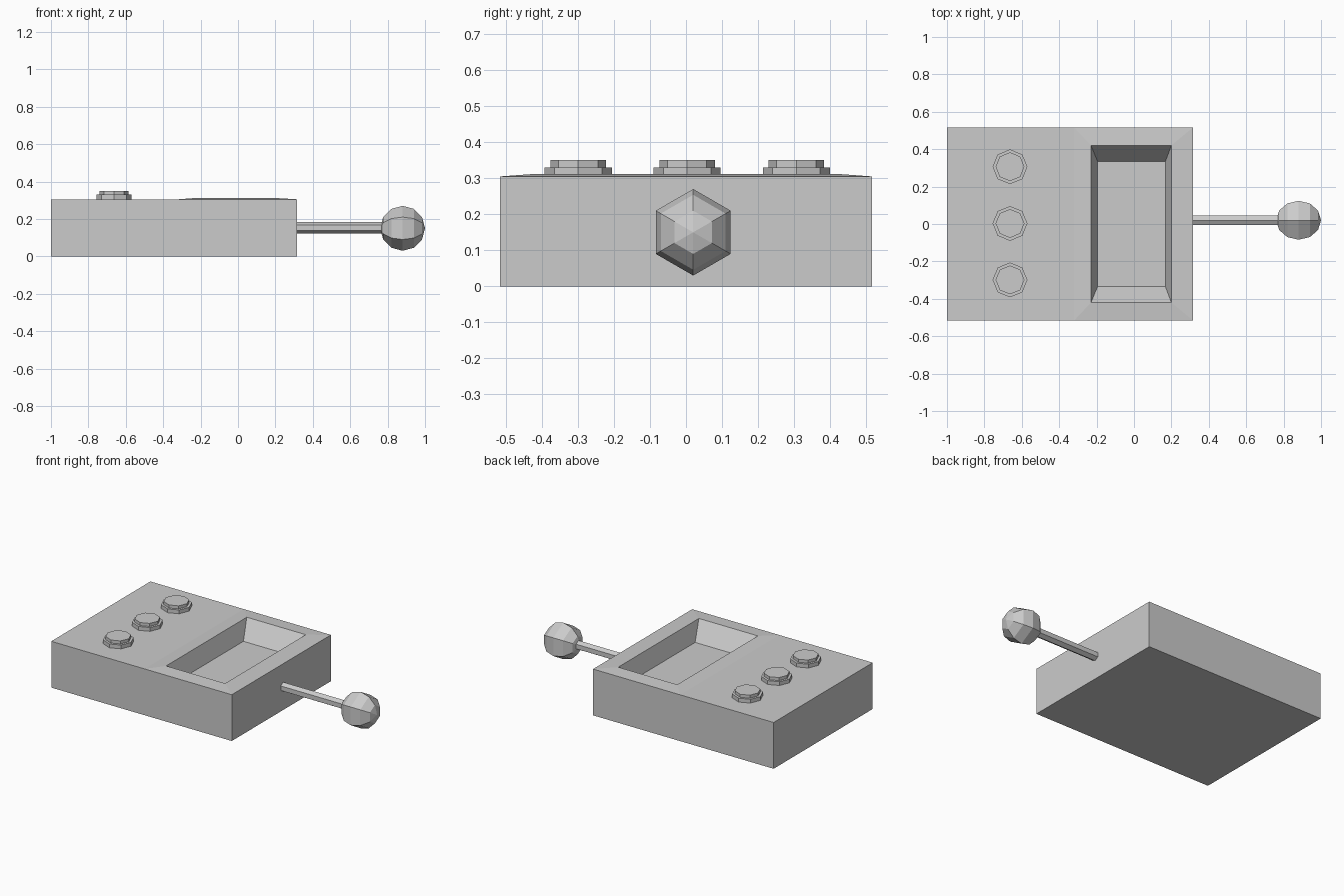
import bpy, bmesh
from math import pi
from mathutils import Matrix

if "Cube" in bpy.data.objects:
    bpy.data.objects.remove(bpy.data.objects["Cube"])


def finish(name, bm):
    bmesh.ops.recalc_face_normals(bm, faces=bm.faces)
    mesh = bpy.data.meshes.new(name)
    bm.to_mesh(mesh)
    bm.free()
    obj = bpy.data.objects.new(name, mesh)
    bpy.context.collection.objects.link(obj)
    return obj


def ring(bm, x0, x1, y, z):
    return [bm.verts.new(p) for p in ((x0, -y, z), (x1, -y, z), (x1, y, z), (x0, y, z))]


def bridge(bm, a, b):
    for i in range(len(a)):
        j = (i + 1) % len(a)
        bm.faces.new((a[i], a[j], b[j], b[i]))


# Case: box whose right-hand top rises slightly to a recessed tray
W, TOP = 0.516, 0.305
bm = bmesh.new()
base = ring(bm, -1, 0.316, W, 0)
deck = ring(bm, -0.32, 0.316, W, TOP)
rim = ring(bm, -0.23, 0.2, 0.42, 0.312)
floor = ring(bm, -0.195, 0.168, 0.335, 0.195)
end = [bm.verts.new((-1, y, TOP)) for y in (-W, W)]
bm.faces.new(base)
bm.faces.new((base[0], base[1], deck[1], deck[0], end[0]))
bm.faces.new((base[1], base[2], deck[2], deck[1]))
bm.faces.new((base[2], base[3], end[1], deck[3], deck[2]))
bm.faces.new((base[3], base[0], end[0], end[1]))
bm.faces.new((end[0], deck[0], deck[3], end[1]))
bridge(bm, deck, rim)
bridge(bm, rim, floor)
bm.faces.new(floor)
finish("case", bm)

# Three stepped octagonal buttons
for i, y in enumerate((-0.299, 0.003, 0.306)):
    bm = bmesh.new()
    loops = []
    for r, z in ((0.093, 0.300), (0.093, 0.330), (0.077, 0.330), (0.077, 0.350)):
        loops.append(bmesh.ops.create_circle(
            bm, segments=8, radius=r,
            matrix=Matrix.Translation((-0.663, y, z)))["verts"])
    for a, b in zip(loops, loops[1:]):
        bridge(bm, a, b)
    bm.faces.new(loops[-1])
    finish(f"button_{i + 1}", bm)

# Hexagonal lever rod, a corner pointing up
to_x = Matrix.Rotation(pi / 2, 4, 'Y')
bm = bmesh.new()
bmesh.ops.create_cone(bm, cap_ends=True, segments=6, radius1=0.03, radius2=0.03, depth=0.48,
                      matrix=Matrix.Translation((0.55, 0.02, 0.153)) @ to_x)
# Pick the rotation that puts a corner at the top
if max(v.co.z for v in bm.verts) < 0.182:
    bmesh.ops.rotate(bm, verts=bm.verts, cent=(0, 0.02, 0.153),
                     matrix=Matrix.Rotation(pi / 6, 3, 'X'))
finish("lever_rod", bm)

# Faceted knob with its poles along the rod
bm = bmesh.new()
bmesh.ops.create_uvsphere(bm, u_segments=6, v_segments=6, radius=0.12,
                          matrix=Matrix.Translation((0.88, 0.02, 0.15)) @ to_x)
if max(v.co.z for v in bm.verts) < 0.265:
    bmesh.ops.rotate(bm, verts=bm.verts, cent=(0.88, 0.02, 0.15),
                     matrix=Matrix.Rotation(pi / 6, 3, 'X'))
finish("lever_knob", bm)
